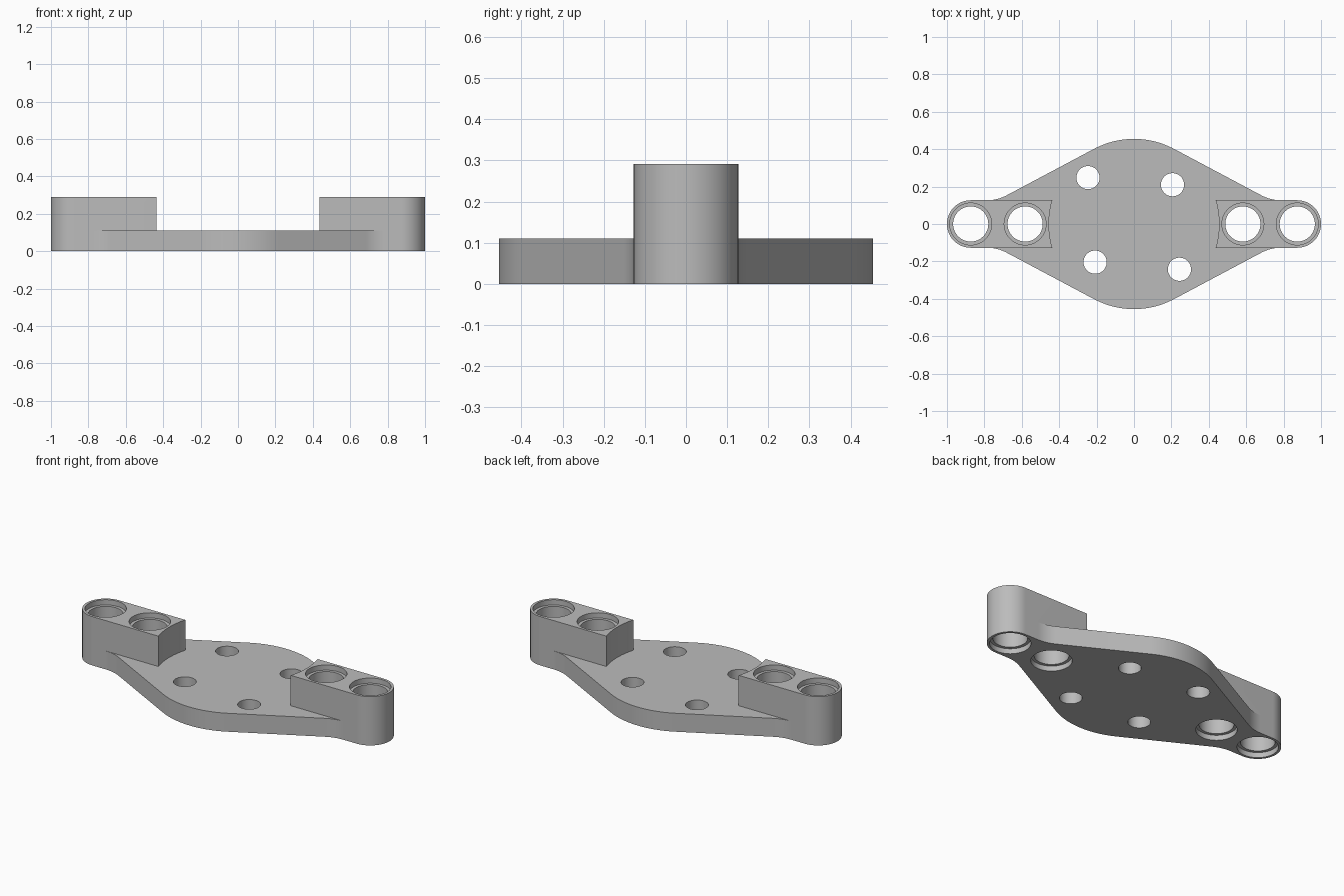
import bpy, bmesh
from math import sin, cos, tan, radians, pi, asin

old = bpy.data.objects.get("Cube")
if old:
    bpy.data.objects.remove(old, do_unlink=True)

PLATE_T, BLOCK_H = 0.11, 0.291
HUB_R, ARM_R = 0.455, 0.127
BORE_R, RIM_R, RIM_D = 0.094, 0.112, 0.031
PIN_X, END_X = 0.582, 0.873

grey = bpy.data.materials.new("mid_grey")
grey.use_nodes = True
colour = (0.5, 0.5, 0.5, 1)
grey.diffuse_color = colour
grey.node_tree.nodes["Principled BSDF"].inputs["Base Color"].default_value = colour


def arc(cx, cy, r, a0, a1, n):
    steps = [a0 + (a1 - a0) * i / n for i in range(n + 1)]
    return [(cx + r * cos(a), cy + r * sin(a)) for a in steps]


def make_object(name, bm):
    bmesh.ops.recalc_face_normals(bm, faces=bm.faces)
    mesh = bpy.data.meshes.new(name)
    bm.to_mesh(mesh)
    bm.free()
    mesh.materials.append(grey)
    obj = bpy.data.objects.new(name, mesh)
    bpy.context.collection.objects.link(obj)
    return obj


def prism(name, outline, height):
    bm = bmesh.new()
    face = bm.faces.new([bm.verts.new((x, y, 0)) for x, y in outline])
    new = bmesh.ops.extrude_face_region(bm, geom=[face])["geom"]
    top = [v for v in new if isinstance(v, bmesh.types.BMVert)]
    bmesh.ops.translate(bm, verts=top, vec=(0, 0, height))
    return make_object(name, bm)


def cutter(name, x, y, profile, n=64):
    """Closed turned solid from (radius, height) pairs."""
    bm = bmesh.new()
    rings = [[bm.verts.new((px, py, z)) for px, py in arc(x, y, r, 0, 2 * pi, n)[:-1]]
             for r, z in profile]
    for low, high in zip(rings, rings[1:]):
        for i in range(n):
            j = (i + 1) % n
            bm.faces.new((low[i], low[j], high[j], high[i]))
    bm.faces.new(rings[0])
    bm.faces.new(rings[-1])
    obj = make_object(name, bm)
    obj.hide_render = True
    return obj


def combine(target, tool, operation):
    mod = target.modifiers.new(operation.lower(), 'BOOLEAN')
    mod.operation, mod.solver, mod.object = operation, 'EXACT', tool
    bpy.context.view_layer.objects.active = target
    bpy.ops.object.modifier_apply(modifier=mod.name)
    bpy.data.objects.remove(tool, do_unlink=True)


# Base plate: rounded hub, straight flanks, concave blend into each arm
slope, blend = radians(28), 0.22
flank_x = (HUB_R / cos(slope) - ARM_R) / tan(slope)
blend_x = flank_x + blend * tan(slope / 2)
quarter = arc(blend_x, ARM_R + blend, blend, -pi / 2, -pi / 2 - slope, 12)
quarter += arc(0, 0, HUB_R, pi / 2 - slope, pi / 2, 16)
half = quarter + [(-x, y) for x, y in reversed(quarter[:-1])]
outline = half + [(-x, -y) for x, y in half]
bracket = prism("mounting_bracket", outline, PLATE_T)

# Raised end blocks: rounded outside, hollowed by the hub circle inside
a = asin(ARM_R / HUB_R)
block = arc(END_X, 0, ARM_R, -pi / 2, pi / 2, 40) + arc(0, 0, HUB_R, a, -a, 12)
for side, name in ((1, "left_block"), (-1, "right_block")):
    combine(bracket, prism(name, [(side * x, y) for x, y in block], BLOCK_H), 'UNION')

# Pin bores with a wider rim at both ends
bore = [(RIM_R, -0.1), (RIM_R, RIM_D), (BORE_R, RIM_D),
        (BORE_R, BLOCK_H - RIM_D), (RIM_R, BLOCK_H - RIM_D), (RIM_R, BLOCK_H + 0.1)]
for x in (-END_X, -PIN_X, PIN_X, END_X):
    combine(bracket, cutter("pin_bore", x, 0, bore), 'DIFFERENCE')

# Screw holes in the plate
for x, y in ((-0.246, 0.248), (0.206, 0.21), (-0.208, -0.204), (0.243, -0.242)):
    combine(bracket, cutter("screw_hole", x, y, [(0.062, -0.1), (0.062, 0.3)], 48), 'DIFFERENCE')

# Smooth curved walls, sharp rims
bpy.ops.object.select_all(action='DESELECT')
bracket.select_set(True)
bpy.context.view_layer.objects.active = bracket
bpy.ops.object.shade_smooth_by_angle(angle=radians(30))
